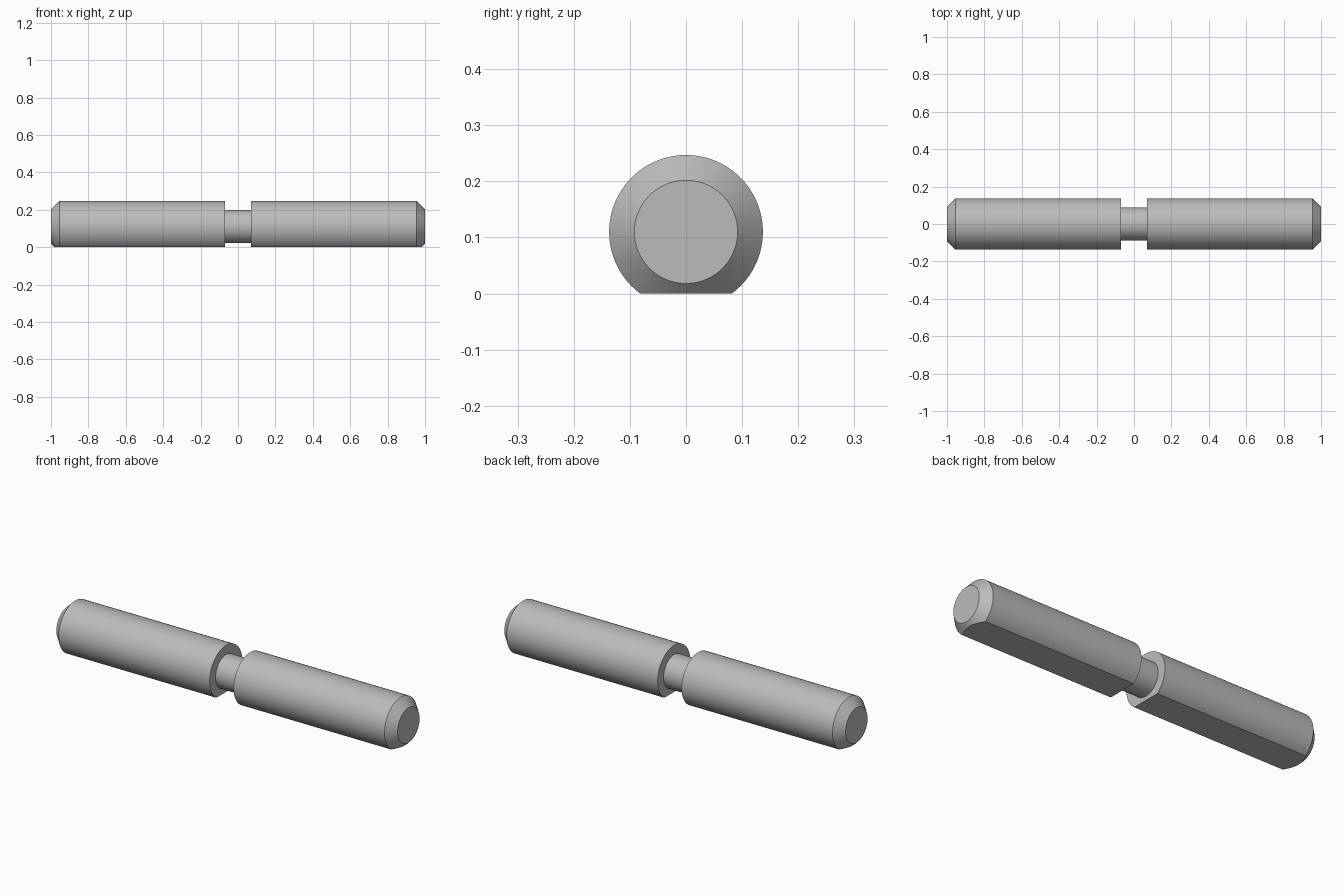
import bpy
import bmesh
import math
from mathutils import Vector

cube = bpy.data.objects.get("Cube")
if cube:
    bpy.data.objects.remove(cube)

AXIS_Z = 0.11
RADIUS = 0.137
END_RADIUS = 0.092
NECK_RADIUS = 0.088
NECK_HALF = 0.07
CHAMFER = RADIUS - END_RADIUS
SEGMENTS = 96

# One plain metal colour
steel = bpy.data.materials.new("steel_grey")
steel.use_nodes = True
grey = (0.5, 0.5, 0.5, 1)
steel.diffuse_color = grey
steel.node_tree.nodes["Principled BSDF"].inputs["Base Color"].default_value = grey

# Half profile of the pin as (x, radius), mirrored to the other end
half = [(NECK_HALF, NECK_RADIUS), (NECK_HALF, RADIUS),
        (1 - CHAMFER, RADIUS), (1, END_RADIUS)]
profile = [(-x, r) for x, r in reversed(half)] + half

# Turn the profile around the long axis
bm = bmesh.new()
rings = []
for x, r in profile:
    angles = [math.tau * i / SEGMENTS for i in range(SEGMENTS)]
    rings.append([bm.verts.new((x, r * math.cos(a), AXIS_Z + r * math.sin(a)))
                  for a in angles])
for a, b in zip(rings, rings[1:]):
    for i in range(SEGMENTS):
        j = (i + 1) % SEGMENTS
        bm.faces.new((a[i], a[j], b[j], b[i]))
bm.faces.new(rings[0])
bm.faces.new(rings[-1])

# Cut the flat along the underside and close it
bmesh.ops.bisect_plane(bm, geom=bm.verts[:] + bm.edges[:] + bm.faces[:],
                       plane_co=Vector((0, 0, 0)), plane_no=Vector((0, 0, 1)),
                       clear_inner=True)
bmesh.ops.holes_fill(bm, edges=[e for e in bm.edges if e.is_boundary], sides=0)
bmesh.ops.recalc_face_normals(bm, faces=bm.faces[:])

mesh = bpy.data.meshes.new("grooved_pin")
bm.to_mesh(mesh)
bm.free()
pin = bpy.data.objects.new("grooved_pin", mesh)
bpy.context.collection.objects.link(pin)
mesh.materials.append(steel)

# Smooth the turned surfaces, keep the edges sharp
bpy.ops.object.select_all(action="DESELECT")
pin.select_set(True)
bpy.context.view_layer.objects.active = pin
bpy.ops.object.shade_smooth_by_angle(angle=math.radians(30))
